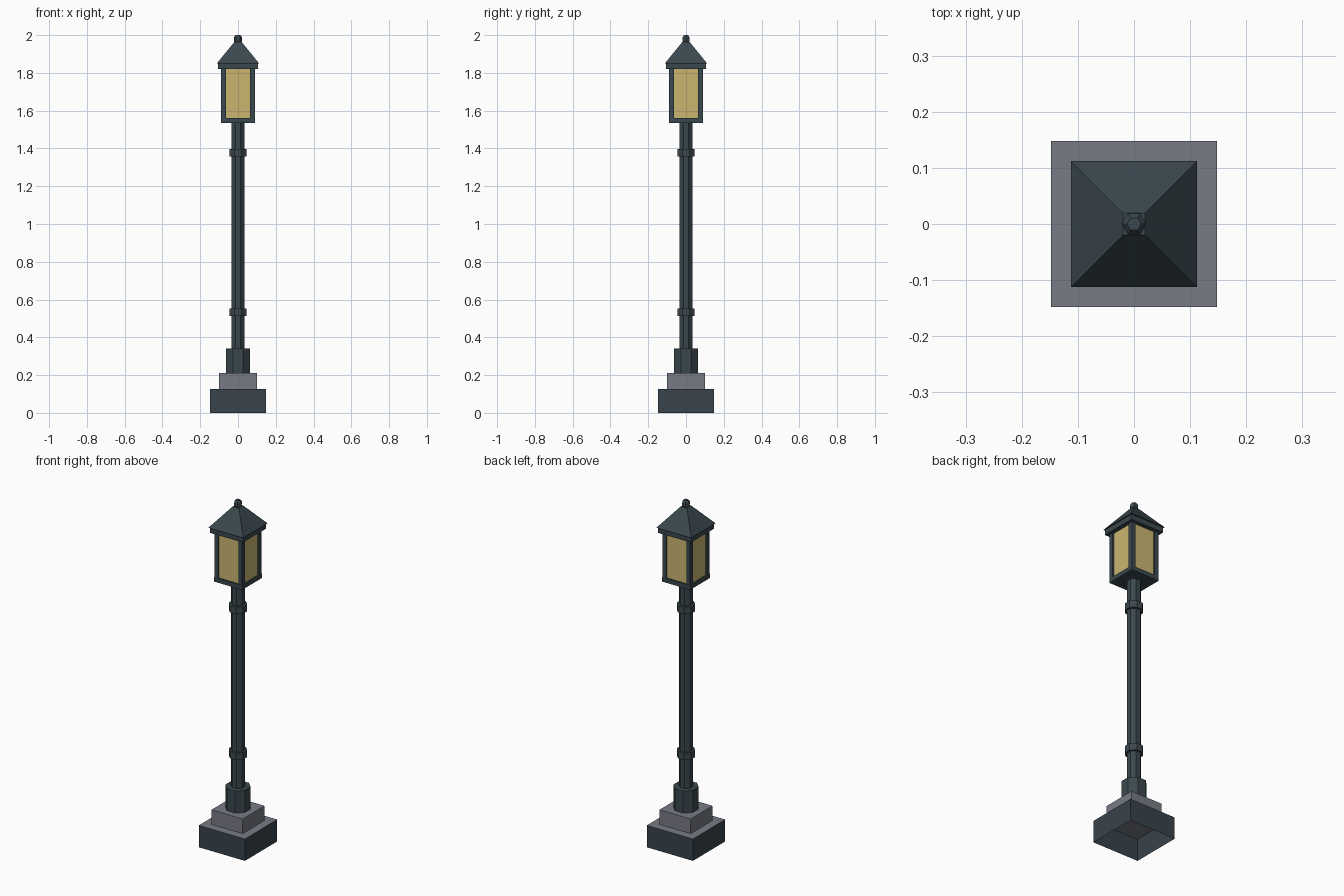
import bpy, bmesh, math

if "Cube" in bpy.data.objects:
    bpy.data.objects.remove(bpy.data.objects["Cube"])


def material(name, rgb):
    m = bpy.data.materials.new(name)
    m.diffuse_color = (*rgb, 1)
    m.use_nodes = True
    m.node_tree.nodes["Principled BSDF"].inputs["Base Color"].default_value = m.diffuse_color
    return m


METAL = material("dark teal metal", (0.043, 0.065, 0.076))
SLATE = material("dark slate", (0.040, 0.056, 0.070))
STONE = material("grey stone", (0.190, 0.198, 0.238))
GLASS = material("warm yellow glass", (0.590, 0.470, 0.165))


def lathe(name, profile, sides, mats, turn=0.5, bottom=True):
    """Stack rings of (apothem, z); turn=0.5 puts flat sides on the axes."""
    bm = bmesh.new()
    rings = []
    for apothem, z in profile:
        r = apothem / math.cos(math.pi / sides)
        ring = []
        for i in range(sides):
            a = 2 * math.pi * (i + turn) / sides
            ring.append(bm.verts.new((r * math.cos(a), r * math.sin(a), z)))
        rings.append(ring)
    for lo, hi in zip(rings, rings[1:]):
        for i in range(sides):
            j = (i + 1) % sides
            bm.faces.new((lo[i], lo[j], hi[j], hi[i]))
    top = bm.faces.new(rings[-1])
    if len(mats) > 1:
        top.material_index = 1
    if bottom:
        bm.faces.new(rings[0][::-1])
    mesh = bpy.data.meshes.new(name)
    bm.to_mesh(mesh)
    bm.free()
    for m in mats:
        mesh.materials.append(m)
    ob = bpy.data.objects.new(name, mesh)
    bpy.context.collection.objects.link(ob)
    return ob


def block(name, half, z0, z1, mat):
    return lathe(name, [(half, z0), (half, z1)], 4, [mat])


# Plinth: open underneath, stone on top
lathe("plinth", [(0.148, 0), (0.148, 0.127)], 4, [SLATE, STONE], bottom=False)
block("stone_step", 0.1, 0.127, 0.212, STONE)

# Octagonal post with collar and two rings
lathe("collar", [(0.063, 0.212), (0.063, 0.34)], 8, [METAL])
lathe("post", [(0.034, 0.34), (0.034, 1.535)], 8, [METAL])
for name, z in (("lower_ring", 0.512), ("upper_ring", 1.358)):
    lathe(name, [(0.046, z), (0.046, z + 0.04)], 8, [METAL])

# Lantern
block("lantern_floor", 0.09, 1.535, 1.56, METAL)
block("lantern_glass", 0.081, 1.56, 1.82, GLASS)
for sx in (-1, 1):
    for sy in (-1, 1):
        corner = block("lantern_corner", 0.0125, 1.56, 1.82, METAL)
        corner.location = (sx * 0.0765, sy * 0.0765, 0)

# Roof and finial
block("eave", 0.106, 1.82, 1.85, METAL)
lathe("roof", [(0.112, 1.85), (0.02, 1.963)], 4, [METAL])
lathe("finial", [(0.012, 1.956), (0.019, 1.968), (0.019, 1.988), (0.011, 2.0)],
      6, [METAL], turn=0)
